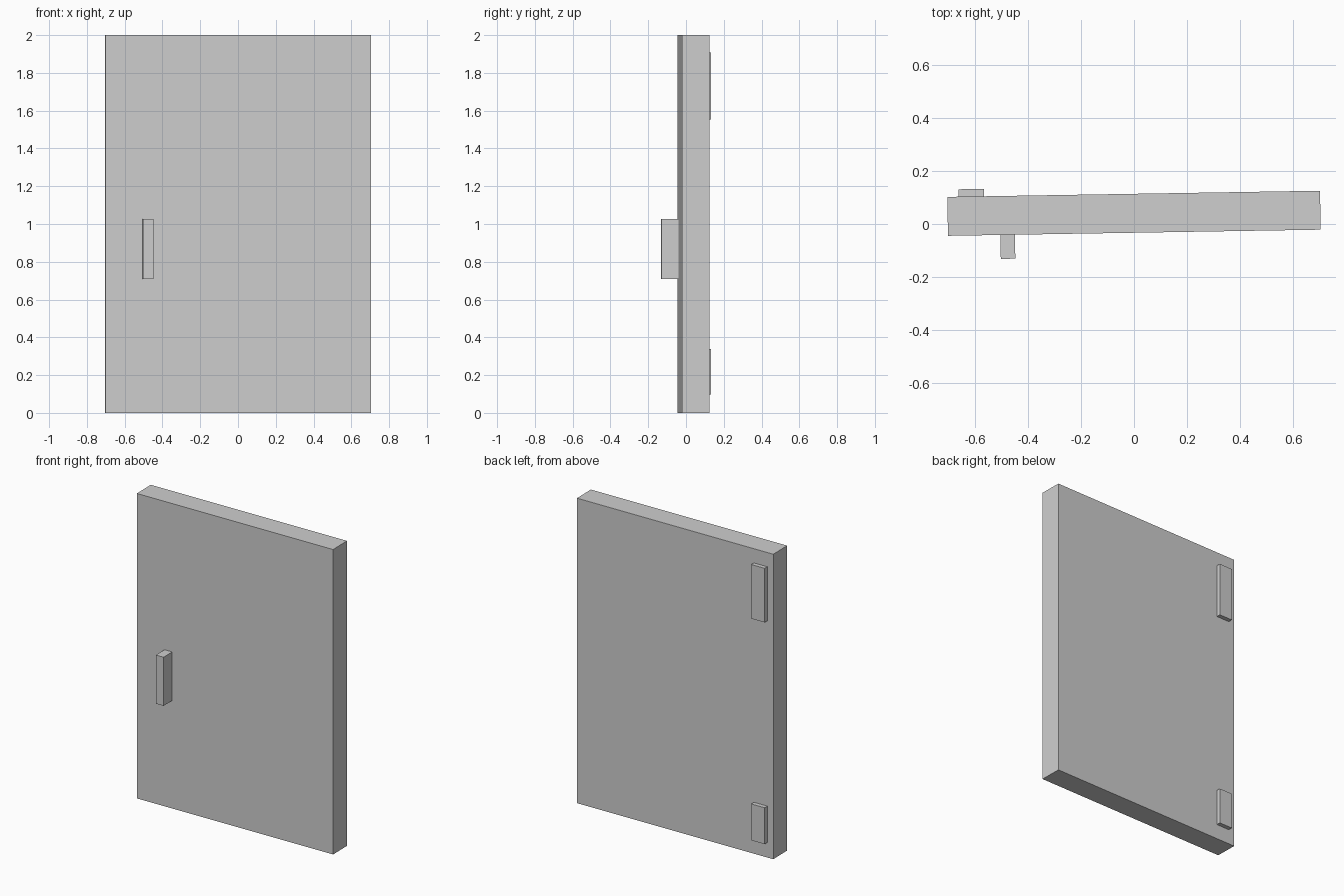
import bpy
import bmesh
from mathutils import Matrix, Vector

if "Cube" in bpy.data.objects:
    bpy.data.objects.remove(bpy.data.objects["Cube"])

grey = bpy.data.materials.new("light_grey")
grey.diffuse_color = (0.62, 0.62, 0.62, 1.0)
grey.use_nodes = True
grey.node_tree.nodes["Principled BSDF"].inputs["Base Color"].default_value = grey.diffuse_color

# The whole door is turned slightly about the vertical axis
SWING = 0.0165
PIVOT = Vector((0.0, 0.0405, 0.0))


def box(name, x, y, z):
    """Flat-faced box from (min, max) ranges in the door's own frame."""
    bm = bmesh.new()
    bmesh.ops.create_cube(bm, size=1.0)
    size = [r[1] - r[0] for r in (x, y, z)]
    middle = [(r[0] + r[1]) / 2 for r in (x, y, z)]
    bmesh.ops.scale(bm, vec=size, verts=bm.verts)
    bmesh.ops.translate(bm, vec=middle, verts=bm.verts)
    mesh = bpy.data.meshes.new(name)
    bm.to_mesh(mesh)
    bm.free()
    mesh.materials.append(grey)
    obj = bpy.data.objects.new(name, mesh)
    obj.matrix_world = Matrix.Translation(PIVOT) @ Matrix.Rotation(SWING, 4, 'Z')
    bpy.context.collection.objects.link(obj)
    return obj


# Door slab
HALF = 0.0735
box("door_panel", (-0.704, 0.704), (-HALF, HALF), (0.0, 2.0))

# Upright pull handle on the front
box("handle", (-0.506, -0.451), (-0.164, -HALF + 0.004), (0.708, 1.027))

# Hinge plates on the back
for name, z in (("upper_hinge", (1.552, 1.907)), ("lower_hinge", (0.098, 0.337))):
    box(name, (-0.661, -0.565), (HALF - 0.004, 0.1015), z)
